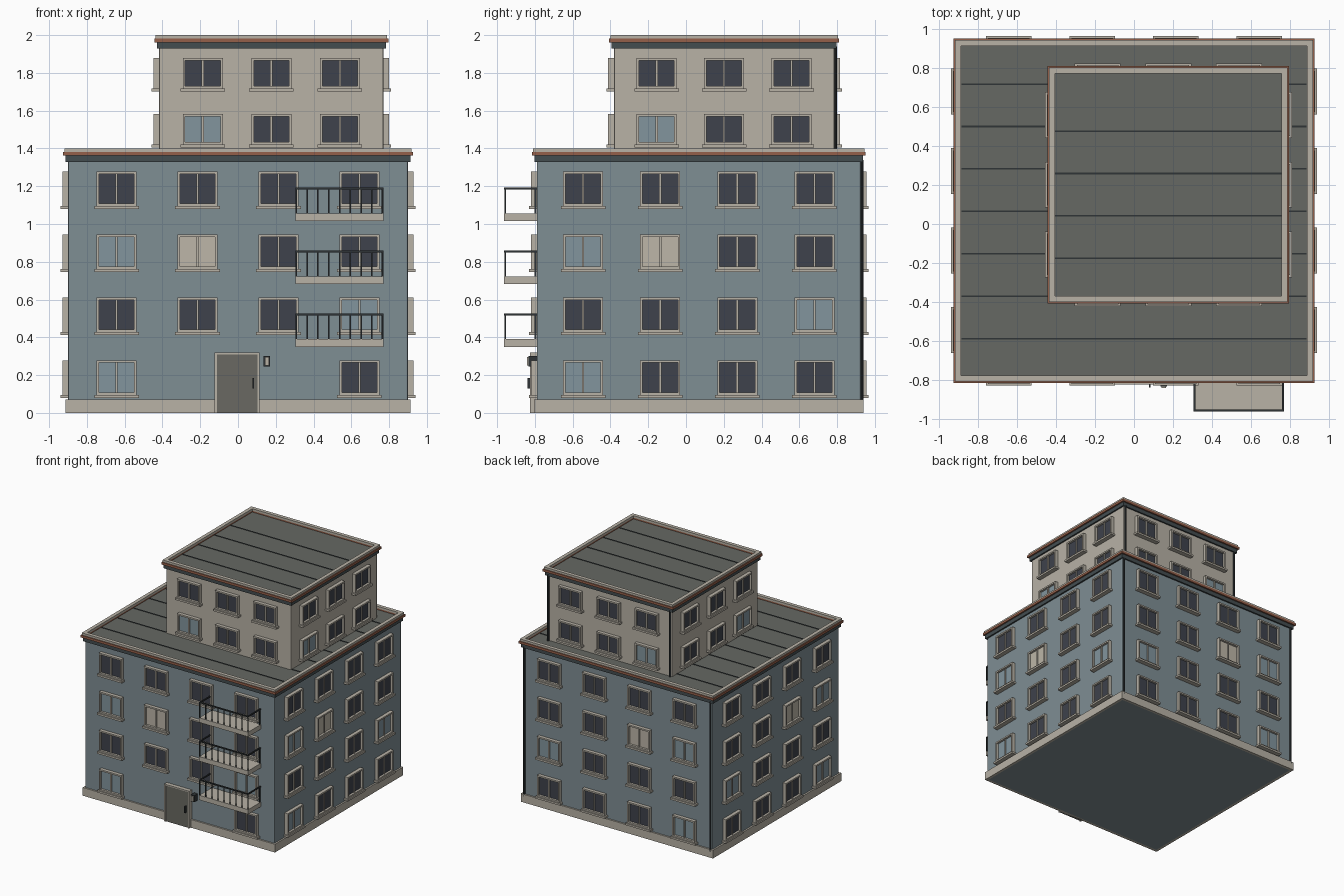
import bpy, bmesh
from mathutils import Matrix, Vector

if "Cube" in bpy.data.objects:
    bpy.data.objects.remove(bpy.data.objects["Cube"])


def paint(name, hexcode):
    def lin(i):
        c = int(hexcode[i:i + 2], 16) / 255
        return c / 12.92 if c <= 0.04045 else ((c + 0.055) / 1.055) ** 2.4
    m = bpy.data.materials.new(name)
    m.diffuse_color = (lin(0), lin(2), lin(4), 1)
    m.use_nodes = True
    m.node_tree.nodes["Principled BSDF"].inputs["Base Color"].default_value = m.diffuse_color
    return m


MAT = {
    "wall": paint("blue_grey_wall", "7F8E94"),
    "cream": paint("cream_stone", "B8B2A6"),
    "brown": paint("brown_cornice", "95604A"),
    "trim": paint("dark_trim", "434D50"),
    "dark": paint("dark_glass", "3E424C"),
    "blue": paint("pale_blue_glass", "82959E"),
    "curtain": paint("curtain_cream", "BDB6A8"),
    "roof": paint("roof_grey", "666863"),
    "door": paint("door_grey", "6A6962"),
    "metal": paint("black_metal", "2F3436"),
}
meshes = {}  # part name -> (bmesh, material key)


def part(name, mat):
    return meshes.setdefault(name, (bmesh.new(), mat))[0]


def box(name, mat, x0, x1, y0, y1, z0, z1):
    m = Matrix.Translation(((x0 + x1) / 2, (y0 + y1) / 2, (z0 + z1) / 2))
    m = m @ Matrix.Diagonal((abs(x1 - x0), abs(y1 - y0), abs(z1 - z0), 1))
    bmesh.ops.create_cube(part(name, mat), size=1, matrix=m)


def pipe(name, mat, x, y, z0, z1, r):
    bmesh.ops.create_cone(part(name, mat), cap_ends=True, segments=10, radius1=r, radius2=r,
                          depth=z1 - z0, matrix=Matrix.Translation((x, y, (z0 + z1) / 2)))


def ring(name, mat, plan, out, inn, z0, z1):
    """Rectangular frame around a plan, from `inn` inside to `out` outside."""
    x0, x1, y0, y1 = plan
    X0, X1, Y0, Y1 = x0 - out, x1 + out, y0 - out, y1 + out
    w = out + inn
    box(name, mat, X0, X1, Y0, Y0 + w, z0, z1)
    box(name, mat, X0, X1, Y1 - w, Y1, z0, z1)
    box(name, mat, X0, X0 + w, Y0 + w, Y1 - w, z0, z1)
    box(name, mat, X1 - w, X1, Y0 + w, Y1 - w, z0, z1)


def on_wall(name, mat, plan, side, u0, u1, d0, d1, z0, z1):
    """Box on a wall: u runs along the wall, d outwards."""
    x0, x1, y0, y1 = plan
    if side == "front":
        box(name, mat, u0, u1, y0 - d1, y0 - d0, z0, z1)
    elif side == "back":
        box(name, mat, u0, u1, y1 + d0, y1 + d1, z0, z1)
    elif side == "left":
        box(name, mat, x0 - d1, x0 - d0, u0, u1, z0, z1)
    else:
        box(name, mat, x1 + d0, x1 + d1, u0, u1, z0, z1)


def window(tag, plan, side, u, z, h, glass):
    def b(n, m, *a):
        on_wall(f"{tag}_{n}", m, plan, side, *a)
    w, t = 0.106, 0.013
    z0, z1 = z - h / 2, z + h / 2
    # outer frame
    b("window_frames", "cream", u - w, u + w, -0.005, 0.03, z1 - t, z1)
    b("window_frames", "cream", u - w, u + w, -0.005, 0.03, z0, z0 + t)
    b("window_frames", "cream", u - w, u - w + t, -0.005, 0.03, z0 + t, z1 - t)
    b("window_frames", "cream", u + w - t, u + w, -0.005, 0.03, z0 + t, z1 - t)
    # centre mullion, glass and sill
    b("window_mullions", "cream", u - 0.006, u + 0.006, 0.0, 0.02, z0 + t, z1 - t)
    b(f"window_glass_{glass}", glass, u - w + t, u + w - t, 0.003, 0.011, z0 + t, z1 - t)
    b("window_sills", "cream", u - 0.118, u + 0.118, -0.005, 0.04, z0 - 0.016, z0)


def storey_block(tag, plan, wall, z0, z1):
    """Walls, roof, parapet cornice, roof seams and rear downpipes."""
    x0, x1, y0, y1 = plan
    box(f"{tag}_walls", wall, x0, x1, y0, y1, z0, z1 - 0.06)
    box(f"{tag}_roof", "roof", x0 + 0.005, x1 - 0.005, y0 + 0.005, y1 - 0.005, z1 - 0.06, z1 - 0.03)
    ring(f"{tag}_cornice_lower", "trim", plan, 0.013, 0.01, z1 - 0.072, z1 - 0.038)
    ring(f"{tag}_cornice_band", "brown", plan, 0.026, 0.01, z1 - 0.038, z1 - 0.018)
    ring(f"{tag}_parapet_cap", "cream", plan, 0.019, 0.012, z1 - 0.018, z1)
    for x in (x0 + 0.014, x1 - 0.014):
        pipe(f"{tag}_downpipes", "metal", x, y1 + 0.006, max(z0, 0.05), z1 - 0.06, 0.009)


MAIN = (-0.9, 0.9, -0.79, 0.925)
TOWER = (-0.417, 0.77, -0.382, 0.785)
SIDES = ("front", "back", "left", "right")

storey_block("main", MAIN, "wall", 0.0, 1.40)
storey_block("tower", TOWER, "cream", 1.35, 2.0)
ring("plinth", "cream", MAIN, 0.014, 0.01, 0.0, 0.07)

# roof seams
for i in range(7):
    y = 0.718 - 0.2177 * i
    box("main_roof_seams", "metal", -0.885, 0.885, y - 0.004, y + 0.004, 1.368, 1.374)
for i in range(4):
    y = 0.477 - 0.2177 * i
    box("tower_roof_seams", "metal", -0.405, 0.758, y - 0.004, y + 0.004, 1.968, 1.974)

# windows, same glass pattern on every side
SPECIAL = {(0, 0): "blue", (2, 0): "blue", (2, 1): "curtain", (1, 3): "blue"}
for side in SIDES:
    k = 0 if side in ("front", "back") else 2
    mid, length = (MAIN[k] + MAIN[k + 1]) / 2, MAIN[k + 1] - MAIN[k]
    for row in range(4):
        for col in range(4):
            if side == "front" and row == 0 and col in (1, 2):
                continue  # entrance
            window("main", MAIN, side, mid + (col - 1.5) * length / 4.2, 0.187 + 0.333 * row,
                   0.183, SPECIAL.get((row, col), "dark"))
    mid, length = (TOWER[k] + TOWER[k + 1]) / 2, TOWER[k + 1] - TOWER[k]
    for row in range(2):
        for col in range(3):
            window("tower", TOWER, side, mid + (col - 1) * length / 3.27, 1.501 + 0.297 * row,
                   0.162, "blue" if (row, col) == (0, 0) else "dark")

# entrance door with frame, handle and wall lamp
for s in (-1, 1):
    on_wall("door_frame", "cream", MAIN, "front", -0.005 + s * 0.119, -0.005 + s * 0.107, 0, 0.035, 0, 0.32)
on_wall("door_frame", "cream", MAIN, "front", -0.112, 0.102, 0, 0.035, 0.31, 0.32)
on_wall("door", "door", MAIN, "front", -0.112, 0.102, 0, 0.028, 0, 0.31)
on_wall("door_handle", "metal", MAIN, "front", 0.077, 0.085, 0.028, 0.05, 0.13, 0.185)
on_wall("wall_lamp", "metal", MAIN, "front", 0.136, 0.17, 0, 0.045, 0.245, 0.302)
on_wall("wall_lamp_panel", "cream", MAIN, "front", 0.142, 0.164, 0.045, 0.053, 0.252, 0.295)

# balconies with railings
BX0, BX1, BY = 0.305, 0.77, -0.963
for i in range(3):
    z = 0.35 + 0.333 * i
    top = z + 0.176
    box("balcony_slabs", "cream", BX0, BX1, BY, MAIN[2] + 0.01, z, z + 0.04)
    box("balcony_rails", "metal", BX0, BX1, BY, BY + 0.01, top - 0.01, top)
    for x in (BX0, BX1 - 0.01):
        box("balcony_rails", "metal", x, x + 0.01, BY + 0.01, MAIN[2] + 0.01, top - 0.01, top)
        box("balcony_posts", "metal", x, x + 0.008, MAIN[2] - 0.012, MAIN[2] - 0.002, z + 0.04, top - 0.01)
    for j in range(9):
        x = BX0 + 0.004 + j * (BX1 - BX0 - 0.008) / 8
        box("balcony_posts", "metal", x - 0.004, x + 0.004, BY + 0.001, BY + 0.009, z + 0.04, top - 0.01)

# turn the gathered parts into objects
for name, (bm, mat) in meshes.items():
    me = bpy.data.meshes.new(name)
    bm.to_mesh(me)
    bm.free()
    me.materials.append(MAT[mat])
    ob = bpy.data.objects.new(name, me)
    bpy.context.collection.objects.link(ob)
    if name.endswith("_walls"):
        bev = ob.modifiers.new("soft_corners", "BEVEL")
        bev.width, bev.segments = 0.008, 2
